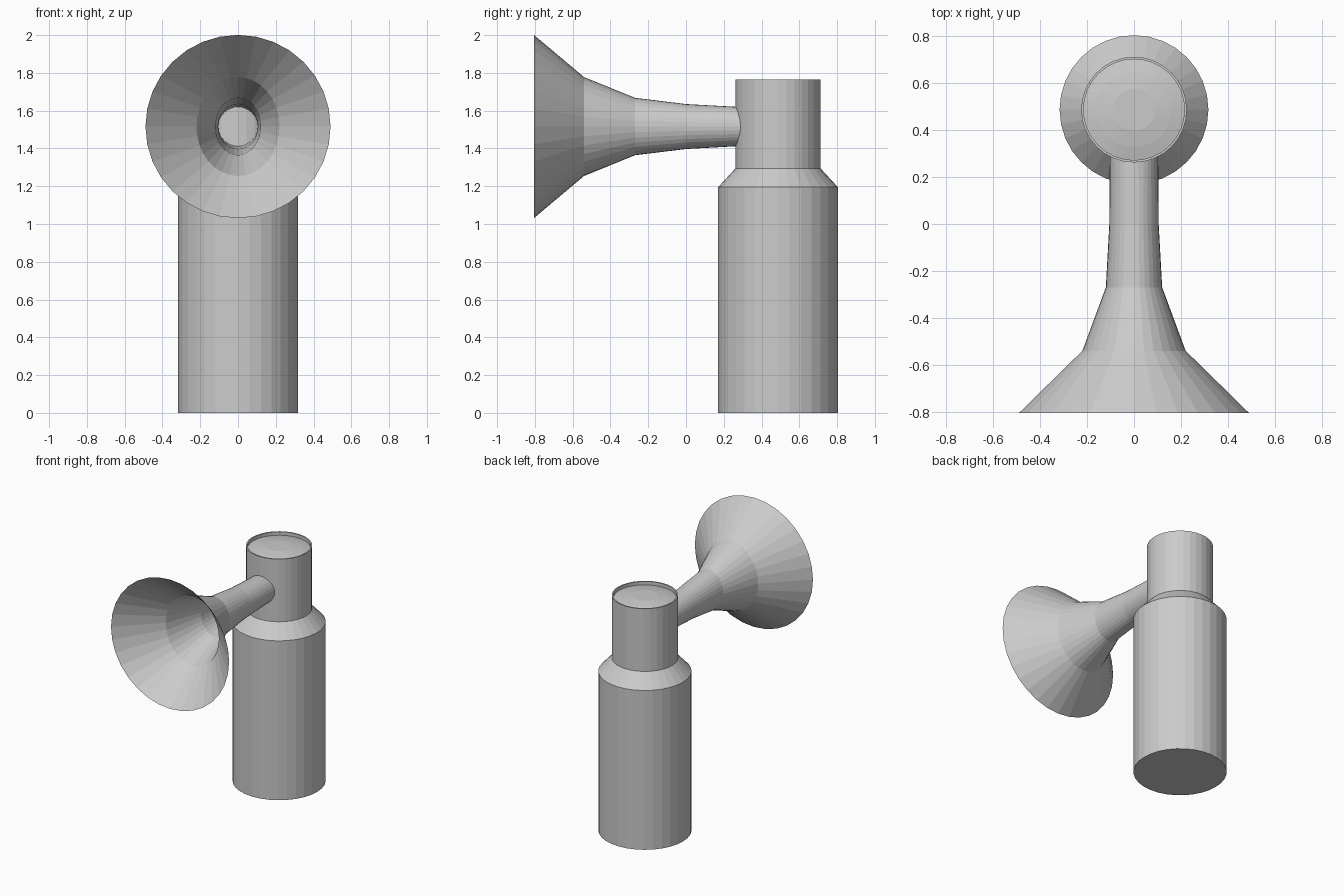
import bpy, bmesh, math
from mathutils import Matrix

cube = bpy.data.objects.get("Cube")
if cube:
    bpy.data.objects.remove(cube, do_unlink=True)

SIDES = 32
grey = bpy.data.materials.new("light grey")
grey.use_nodes = True
colour = (0.6, 0.6, 0.6, 1)
grey.diffuse_color = colour
grey.node_tree.nodes["Principled BSDF"].inputs["Base Color"].default_value = colour


def loft(name, rings, matrix, cap_start=False, cap_end=False):
    """Join elliptical rings (radius x, radius y, height) into one skin."""
    bm = bmesh.new()
    loops = []
    for rx, ry, h in rings:
        angles = [math.tau * i / SIDES for i in range(SIDES)]
        loops.append([bm.verts.new((rx * math.cos(a), ry * math.sin(a), h)) for a in angles])
    for low, high in zip(loops, loops[1:]):
        for i in range(SIDES):
            j = (i + 1) % SIDES
            bm.faces.new((low[i], low[j], high[j], high[i]))
    if cap_start:
        bm.faces.new(loops[0][::-1])
    if cap_end:
        bm.faces.new(loops[-1])
    bm.transform(matrix)
    mesh = bpy.data.meshes.new(name)
    bm.to_mesh(mesh)
    bm.free()
    mesh.materials.append(grey)
    obj = bpy.data.objects.new(name, mesh)
    bpy.context.collection.objects.link(obj)
    return obj


stand = Matrix.Translation((0, 0.487, 0))

# Gas canister with sloped shoulder
loft("canister", [(0.317, 0.317, 0), (0.317, 0.317, 1.195), (0.225, 0.225, 1.295)],
     stand, cap_start=True)

# Head with a thin rim around a slightly domed push button
head = [(0.225, 1.295), (0.225, 1.765), (0.215, 1.765), (0.215, 1.74),
        (0.16, 1.752), (0.09, 1.762)]
loft("head", [(r, r, z) for r, z in head], stand, cap_end=True)

# Open flared horn, running from the mouth back into the head
horn_axis = Matrix.Translation((0, 0, 1.516)) @ Matrix.Rotation(-math.pi / 2, 4, "X")
horn = [(0.49, 0.485, -0.805), (0.22, 0.262, -0.54), (0.12, 0.152, -0.27),
        (0.105, 0.119, 0), (0.103, 0.103, 0.29)]
loft("horn", horn, horn_axis)
